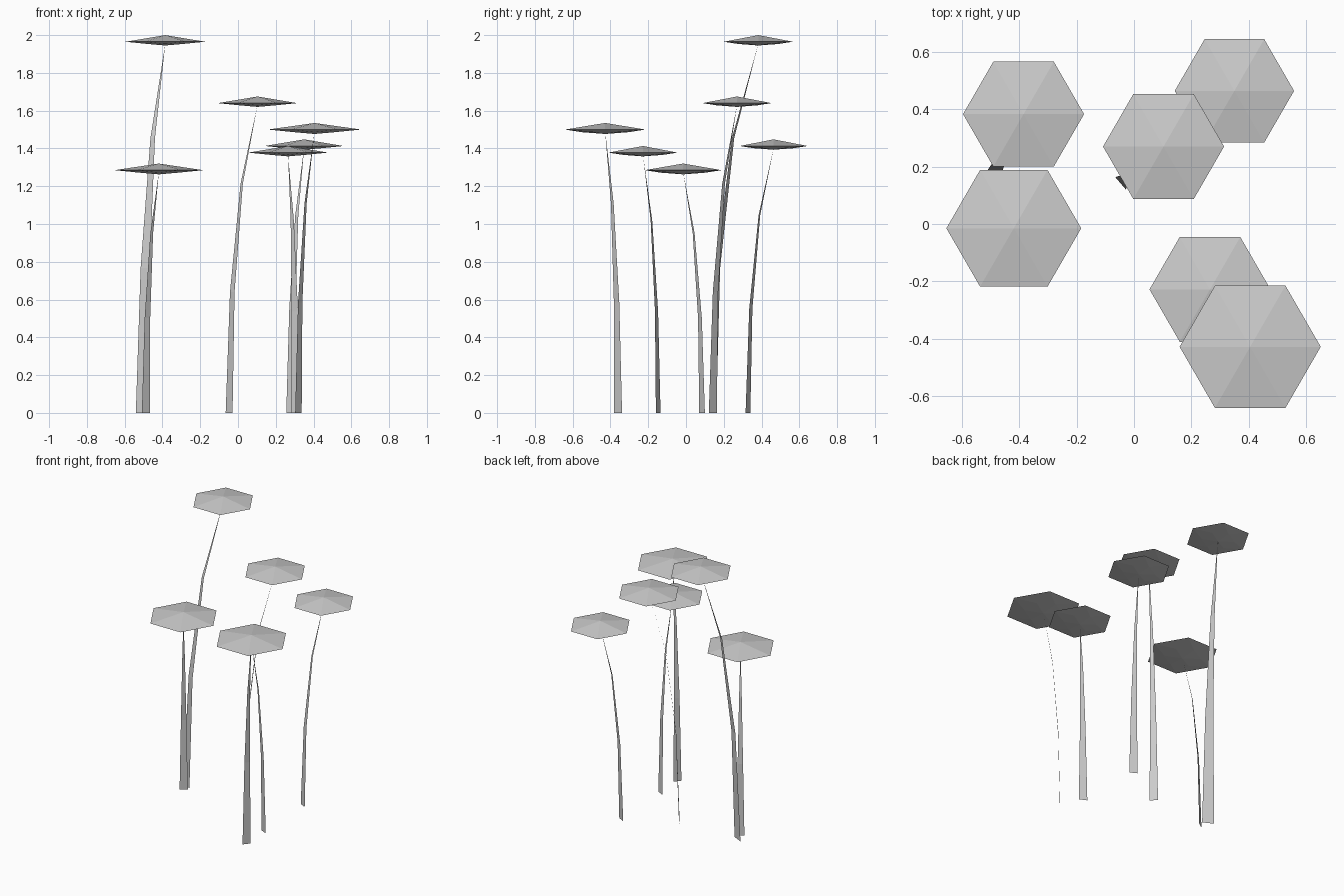
import bpy, math
from mathutils import Vector

if "Cube" in bpy.data.objects:
    bpy.data.objects.remove(bpy.data.objects["Cube"])

grey = bpy.data.materials.new("plain grey")
grey.diffuse_color = (0.6, 0.6, 0.6, 1)
grey.use_nodes = True
grey.node_tree.nodes["Principled BSDF"].inputs["Base Color"].default_value = grey.diffuse_color

# (base x, base y), (cap x, cap y), rim height, cap radius, stem width
PLANTS = [
    ((-0.505, 0.142), (-0.385, 0.383), 1.965, 0.211, 0.080),
    ((-0.047, 0.142), (0.103, 0.270), 1.640, 0.211, 0.056),
    ((0.280, 0.328), (0.350, 0.464), 1.413, 0.208, 0.055),
    ((0.305, -0.147), (0.265, -0.228), 1.378, 0.211, 0.056),
    ((0.320, -0.360), (0.405, -0.428), 1.500, 0.246, 0.055),
    ((-0.487, 0.085), (-0.419, -0.015), 1.285, 0.235, 0.053),
]


def add_mesh(name, verts, faces):
    mesh = bpy.data.meshes.new(name)
    mesh.from_pydata(verts, [], faces)
    mesh.materials.append(grey)
    ob = bpy.data.objects.new(name, mesh)
    bpy.context.collection.objects.link(ob)


def ring(c, radius, z, offset):
    return [(c[0] + radius * math.cos(offset + k * math.pi / 3),
             c[1] + radius * math.sin(offset + k * math.pi / 3), z) for k in range(6)]


def cap(name, c, z, r):
    """Six-sided shallow cap with a star-creased underside."""
    s = r / 0.211
    verts = ring(c, r, z, 0) + ring(c, r * 0.5, z - 0.012 * s, math.pi / 6)
    verts += [(c[0], c[1], z + 0.035), (c[0], c[1], z - 0.02 * s)]
    faces = []
    for k in range(6):
        n = (k + 1) % 6
        faces += [(k, n, 12), (n, k, 6 + k), (n, 6 + k, 6 + n), (6 + n, 6 + k, 13)]
    add_mesh(name, verts, faces)


def stem(name, base, top, z, width):
    """Flat ribbon, square to its lean, tapering to a point under the cap."""
    a, b = Vector(base), Vector(top)
    lean = b - a
    side = Vector((lean.y, -lean.x)).normalized() * width / 2
    verts = []
    for t, h in ((0, 0), (1 / 3, 0.39), (2 / 3, 0.74)):
        p = a + lean * t * t
        for q in (p - side * (1 - t), p + side * (1 - t)):
            verts.append((q.x, q.y, h * z))
    verts.append((b.x, b.y, z - 0.01))
    add_mesh(name, verts, [(0, 1, 3, 2), (2, 3, 5, 4), (4, 5, 6)])


for i, (base, top, z, r, w) in enumerate(PLANTS, 1):
    stem(f"stem_{i}", base, top, z, w)
    cap(f"cap_{i}", top, z, r)
